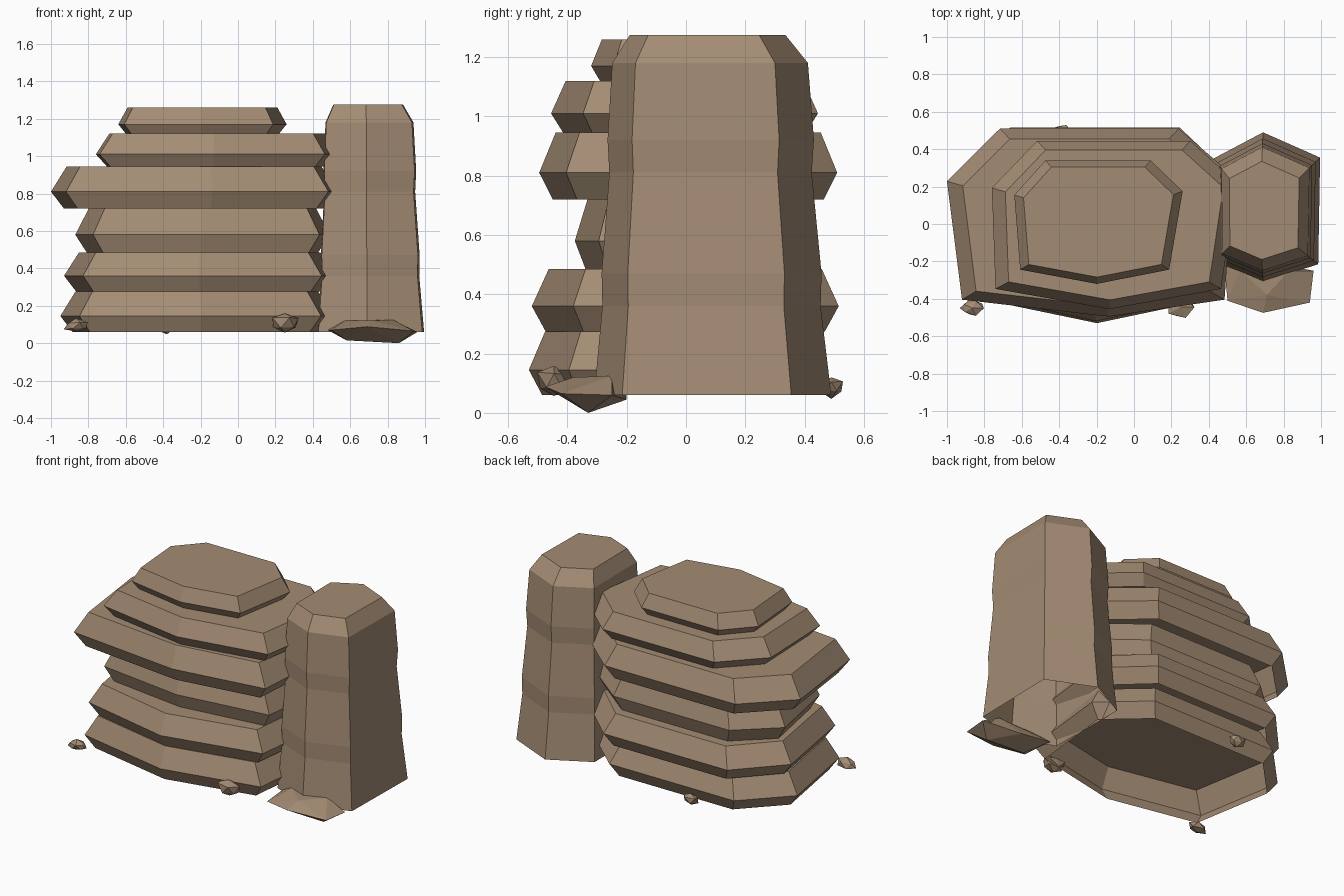
import bpy
import bmesh
import random

random.seed(4)

default_cube = bpy.data.objects.get("Cube")
if default_cube:
    bpy.data.objects.remove(default_cube, do_unlink=True)

# One sandstone colour for everything
stone = bpy.data.materials.new("sandstone_brown")
stone_colour = (0.37, 0.262, 0.174, 1)
stone.use_nodes = True
stone.diffuse_color = stone_colour
shader = stone.node_tree.nodes["Principled BSDF"]
shader.inputs["Base Color"].default_value = stone_colour
shader.inputs["Roughness"].default_value = 0.9


def finish(name, bm):
    """Turn a bmesh into a flat shaded stone object."""
    mesh = bpy.data.meshes.new(name)
    bm.to_mesh(mesh)
    bm.free()
    mesh.materials.append(stone)
    obj = bpy.data.objects.new(name, mesh)
    bpy.context.collection.objects.link(obj)


def stack_rings(name, outline, centre, levels):
    """Loft an outline through (height, scale) levels; capped above, open below."""
    bm = bmesh.new()
    cx, cy = centre
    rings = []
    for height, scale in levels:
        rings.append([bm.verts.new((cx + (x - cx) * scale, cy + (y - cy) * scale, height))
                      for x, y in outline])
    count = len(outline)
    for lower, upper in zip(rings, rings[1:]):
        for i in range(count):
            j = (i + 1) % count
            bm.faces.new((lower[i], lower[j], upper[j], upper[i]))
    bm.faces.new(rings[-1])
    finish(name, bm)


def rock_layer(name, left, right, front, back, bottom, middle, top,
               nose, left_corner, right_corner, shoulder):
    """Seven sided slab, widest at its middle height, with a pointed front."""
    cx, cy = (left + right) / 2, (front + back) / 2
    half_x, half_y = (right - left) / 2, (back - front) / 2
    shape = [(-1, .44), (left_corner, shoulder), (nose, -1), (right_corner, shoulder),
             (1, .5), (.62, 1), (-.63, 1)]
    outline = [(cx + u * half_x, cy + v * half_y) for u, v in shape]
    levels = [(bottom, .91), (middle, 1), (top, .89)]
    stack_rings(name, outline, (cx, cy), levels)


# Layered cliff, from the ground up
rock_layer("base_layer", left=-.95, right=.51, front=-.53, back=.47,
           bottom=.06, middle=.145, top=.275,
           nose=.03, left_corner=-.86, right_corner=.91, shoulder=-.73)
rock_layer("second_layer", left=-.93, right=.52, front=-.52, back=.515,
           bottom=.275, middle=.36, top=.485,
           nose=0, left_corner=-.86, right_corner=.9, shoulder=-.73)
rock_layer("third_layer", left=-.87, right=.49, front=-.375, back=.43,
           bottom=.485, middle=.58, top=.725,
           nose=0, left_corner=-.86, right_corner=.92, shoulder=-.8)
rock_layer("overhang_layer", left=-1, right=.53, front=-.495, back=.51,
           bottom=.72, middle=.81, top=.945,
           nose=.13, left_corner=-.895, right_corner=.94, shoulder=-.82)
rock_layer("fifth_layer", left=-.76, right=.55, front=-.455, back=.445,
           bottom=.945, middle=1.01, top=1.12,
           nose=-.04, left_corner=-.97, right_corner=.87, shoulder=-.76)
rock_layer("summit_layer", left=-.64, right=.26, front=-.32, back=.34,
           bottom=1.12, middle=1.17, top=1.26,
           nose=-.02, left_corner=-.93, right_corner=.84, shoulder=-.77)

# Tapering six sided pillar with a chamfered cap
pillar_outline = [(.69, -.31), (.985, -.215), (.995, .355),
                  (.69, .49), (.425, .35), (.43, -.2)]
pillar_levels = [(.06, 1), (.36, .92), (.47, .927), (.81, .853),
                 (.92, .87), (1.18, .825), (1.275, .655)]
stack_rings("pillar", pillar_outline, (.67, .04), pillar_levels)

# Flat boulder in front of the pillar
boulder_points = [(.48, -.2, .07), (.5, -.41, .07), (.69, -.475, .088),
                  (.94, -.42, .065), (.96, -.25, .06), (.86, -.33, 0),
                  (.58, -.33, .015), (.71, -.38, .12), (.57, -.25, .12),
                  (.83, -.25, .125), (.7, -.2, .045)]
boulder = bmesh.new()
for point in boulder_points:
    boulder.verts.new(point)
bmesh.ops.convex_hull(boulder, input=boulder.verts)
bmesh.ops.recalc_face_normals(boulder, faces=boulder.faces)
finish("flat_boulder", boulder)


def pebble(name, centre, size):
    """Small jagged stone."""
    bm = bmesh.new()
    bmesh.ops.create_icosphere(bm, subdivisions=1, radius=1)
    for vert in bm.verts:
        jagged = vert.co * random.uniform(.75, 1.15)
        vert.co = [c + j * s for c, j, s in zip(centre, jagged, size)]
    finish(name, bm)


# Loose stones around the foot of the cliff
pebble("left_pebble", (.25, -.445, .107), (.085, .06, .06))
pebble("right_pebble", (-.865, -.45, .093), (.067, .045, .037))
pebble("back_pebble", (-.38, .49, .088), (.06, .042, .037))
